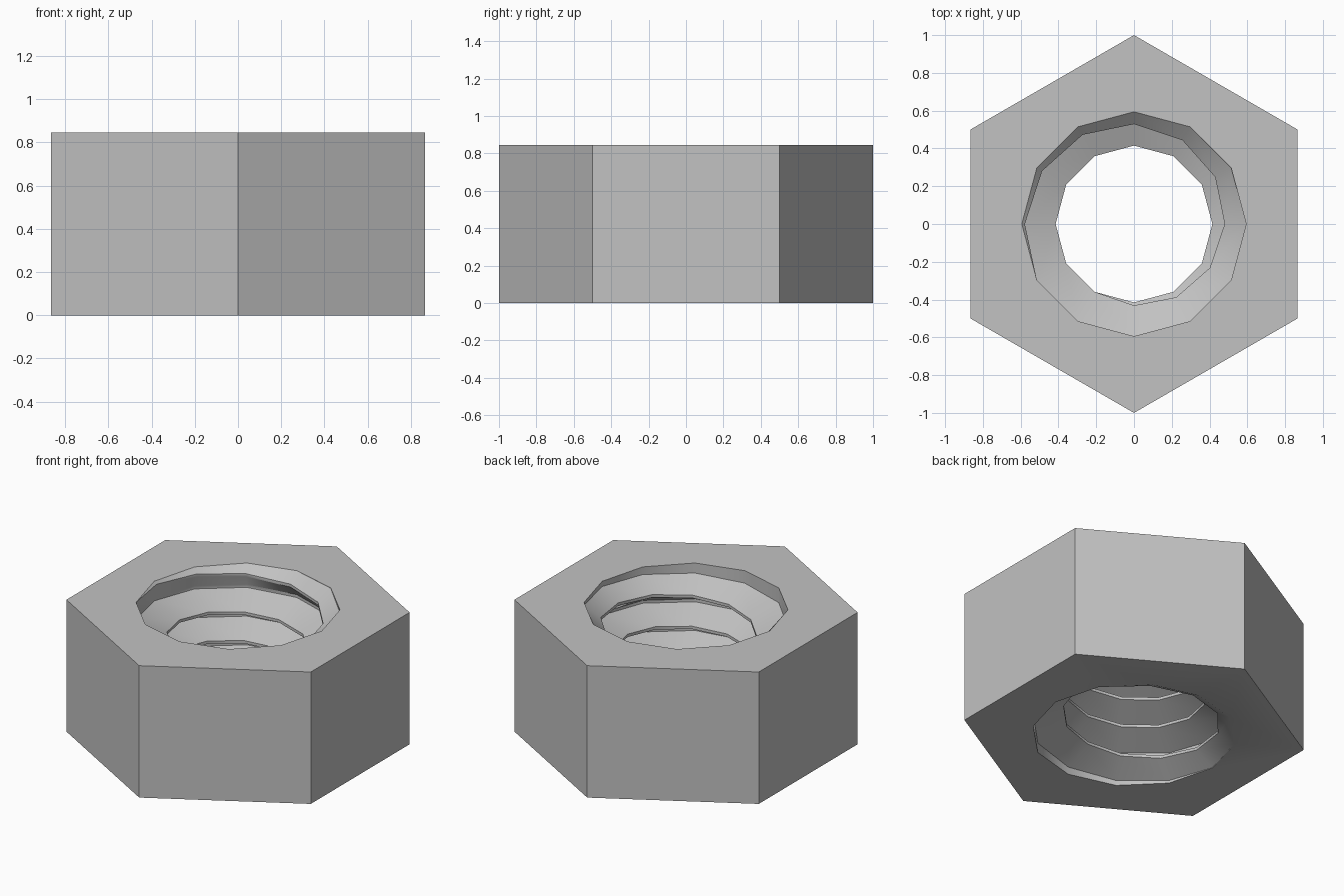
import bpy, bmesh, math

cube = bpy.data.objects.get("Cube")
if cube:
    bpy.data.objects.remove(cube, do_unlink=True)

HEIGHT, HEX_R = 0.845, 1.0
ROOT_R, CREST_R = 0.594, 0.415
SIDES = 12                      # bore facets per turn
PITCH = 0.184
FLAT = PITCH * 0.1              # crest and root flats
FLANK = PITCH * 0.4
LAST = 55                       # step where the thread fades out

steel = bpy.data.materials.new("steel_grey")
steel.use_nodes = True
grey = (0.54, 0.54, 0.54, 1)
steel.diffuse_color = grey
steel.node_tree.nodes["Principled BSDF"].inputs["Base Color"].default_value = grey

bm = bmesh.new()


def polar(r, degrees, z):
    a = math.radians(degrees)
    return bm.verts.new((r * math.cos(a), r * math.sin(a), z))


def thread_section(step):
    """Root, crest, crest, root points of the thread at one helix step."""
    lead = step * PITCH / SIDES
    fade = max(0, min(1, step / 11, (LAST - step) / 9))
    crest = ROOT_R + (CREST_R - ROOT_R) * fade
    points = []
    for offset, r in ((-FLANK, ROOT_R), (0, crest), (FLAT, crest), (FLAT + FLANK, ROOT_R)):
        z = HEIGHT - lead - offset
        if z <= 0 or z >= HEIGHT:
            r = ROOT_R
        points.append(polar(r, 210 - 360 / SIDES * step, max(0, min(HEIGHT, z))))
    return points


# Threaded bore: a helical strip clipped at both ends
first, end = -SIDES, 61
rows = {s: thread_section(s) for s in range(first, end + SIDES + 1)}
for s in range(first, end):
    a = rows[s] + [rows[s + SIDES][0]]
    b = rows[s + 1] + [rows[s + 1 + SIDES][0]]
    for j in range(4):
        bm.faces.new((a[j], a[j + 1], b[j + 1], b[j]))

# Hexagonal sides and the flat end faces around the bore
for k in range(6):
    a0 = 30 + 60 * k
    bm.faces.new([polar(HEX_R, a0, 0), polar(HEX_R, a0 + 60, 0),
                  polar(HEX_R, a0 + 60, HEIGHT), polar(HEX_R, a0, HEIGHT)])
    for z in (0, HEIGHT):
        for h in (0, 30):
            corner = polar(HEX_R, a0 + 2 * h, z)
            bm.faces.new([corner, polar(ROOT_R, a0 + h + 30, z), polar(ROOT_R, a0 + h, z)])
        bm.faces.new([polar(HEX_R, a0, z), polar(HEX_R, a0 + 60, z), polar(ROOT_R, a0 + 30, z)])

bmesh.ops.remove_doubles(bm, verts=bm.verts[:], dist=0.0005)
bmesh.ops.dissolve_degenerate(bm, edges=bm.edges[:], dist=0.0005)
loose = [v for v in bm.verts if not v.link_faces]
bmesh.ops.delete(bm, geom=loose, context='VERTS')
bmesh.ops.recalc_face_normals(bm, faces=bm.faces[:])

mesh = bpy.data.meshes.new("hex_nut")
bm.to_mesh(mesh)
bm.free()
mesh.materials.append(steel)
nut = bpy.data.objects.new("hex_nut", mesh)
bpy.context.collection.objects.link(nut)

bpy.ops.object.select_all(action='DESELECT')
nut.select_set(True)
bpy.context.view_layer.objects.active = nut
bpy.ops.object.shade_smooth_by_angle(angle=math.radians(32))
